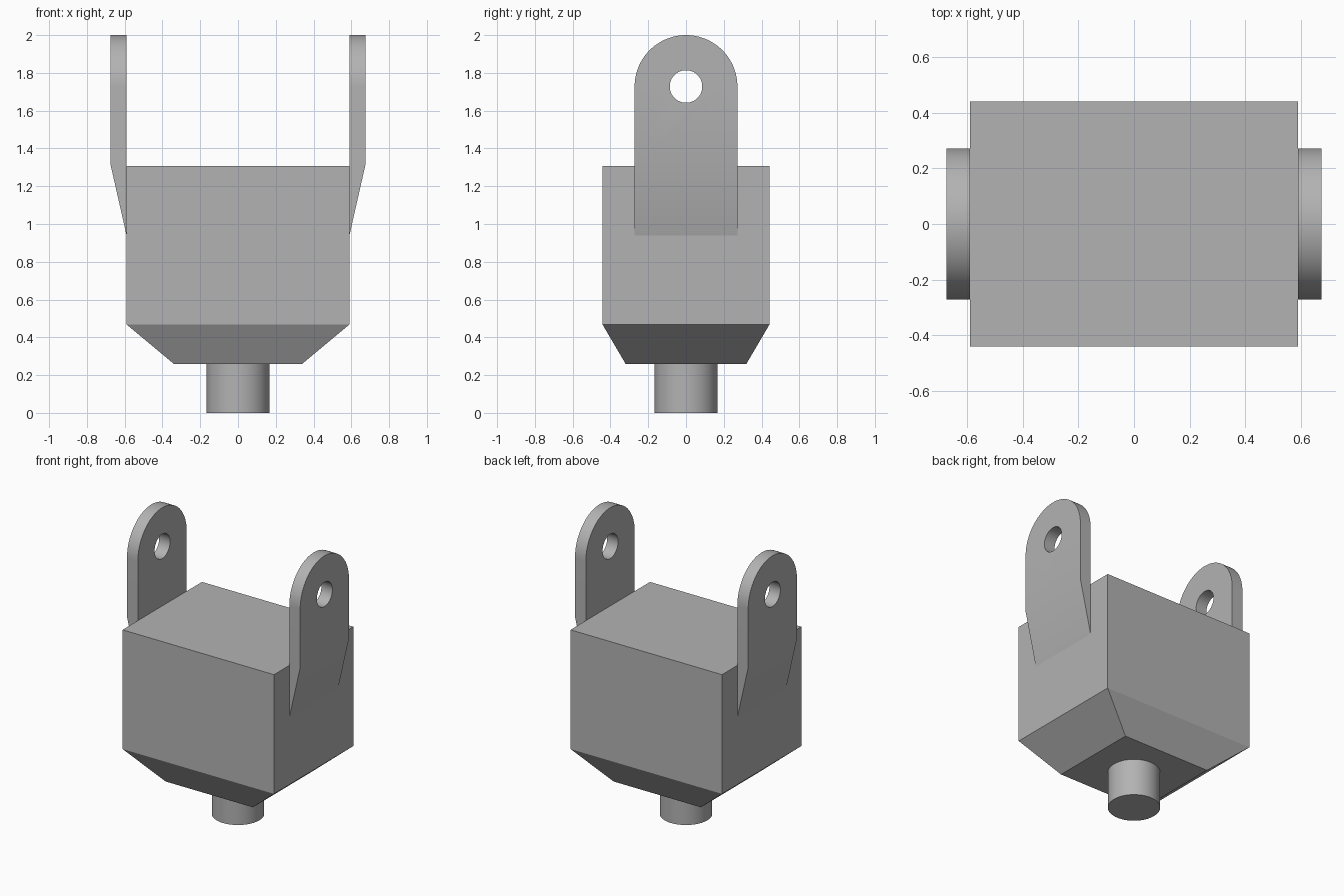
import bpy
import bmesh
import math

default = bpy.data.objects.get("Cube")
if default:
    bpy.data.objects.remove(default, do_unlink=True)

GREY = (0.45, 0.45, 0.45, 1.0)
metal = bpy.data.materials.new("plain_grey")
metal.use_nodes = True
metal.diffuse_color = GREY
metal.node_tree.nodes["Principled BSDF"].inputs["Base Color"].default_value = GREY


def make_object(name, bm):
    bmesh.ops.recalc_face_normals(bm, faces=bm.faces[:])
    mesh = bpy.data.meshes.new(name)
    bm.to_mesh(mesh)
    bm.free()
    obj = bpy.data.objects.new(name, mesh)
    bpy.context.collection.objects.link(obj)
    mesh.materials.append(metal)
    return obj


def select_only(obj):
    bpy.ops.object.select_all(action='DESELECT')
    obj.select_set(True)
    bpy.context.view_layer.objects.active = obj


def smooth(obj):
    select_only(obj)
    bpy.ops.object.shade_smooth_by_angle(angle=math.radians(30))


def cylinder(name, radius, depth, location, rotation=(0, 0, 0)):
    bpy.ops.mesh.primitive_cylinder_add(vertices=64, radius=radius, depth=depth,
                                        location=location, rotation=rotation)
    obj = bpy.context.object
    obj.name = name
    obj.data.materials.append(metal)
    return obj


# Block body: rectangular sections, tapering in at the bottom
bm = bmesh.new()
rings = []
for hx, hy, z in ((0.34, 0.32, 0.26), (0.59, 0.442, 0.468), (0.59, 0.442, 1.308)):
    rings.append([bm.verts.new((sx * hx, sy * hy, z))
                  for sx, sy in ((-1, -1), (1, -1), (1, 1), (-1, 1))])
for low, high in zip(rings, rings[1:]):
    for i in range(4):
        j = (i + 1) % 4
        bm.faces.new((low[i], low[j], high[j], high[i]))
bm.faces.new(rings[0])
bm.faces.new(rings[-1])
smooth(make_object("body", bm))

# Round stem under the body
smooth(cylinder("stem", 0.167, 0.28, (0, 0, 0.14)))

# Upright lugs: rounded plates with a wedge foot and a pin hole
INNER, OUTER = 0.59, 0.675
HALF, EYE_Z, BEND_Z, FOOT_Z = 0.272, 1.728, 1.315, 0.94
ARC = 48


def make_lug(name, side):
    bm = bmesh.new()
    outline = [(HALF * math.cos(math.pi * i / ARC),
                EYE_Z + HALF * math.sin(math.pi * i / ARC)) for i in range(ARC + 1)]
    outline += [(-HALF, BEND_Z), (HALF, BEND_Z)]
    inner = [bm.verts.new((side * INNER, y, z)) for y, z in outline]
    outer = [bm.verts.new((side * OUTER, y, z)) for y, z in outline]
    bm.faces.new(inner)
    bm.faces.new(outer)
    count = len(outline)
    for i in range(count):
        j = (i + 1) % count
        if i != count - 2:
            bm.faces.new((inner[i], inner[j], outer[j], outer[i]))
    # Wedge foot running down onto the body side
    back, front = [bm.verts.new((side * INNER, y, FOOT_Z)) for y in (-HALF, HALF)]
    bm.faces.new((outer[-2], outer[-1], front, back))
    bm.faces.new((inner[-2], inner[-1], front, back))
    bm.faces.new((inner[-2], outer[-2], back))
    bm.faces.new((inner[-1], outer[-1], front))
    lug = make_object(name, bm)

    cutter = cylinder("pin_hole_cutter", 0.086, 0.4, (side * 0.63, 0, EYE_Z),
                      (0, math.pi / 2, 0))
    cutter.hide_render = True
    cut = lug.modifiers.new("pin_hole", 'BOOLEAN')
    cut.operation = 'DIFFERENCE'
    cut.solver = 'EXACT'
    cut.object = cutter
    select_only(lug)
    bpy.ops.object.modifier_apply(modifier=cut.name)
    bpy.data.objects.remove(cutter, do_unlink=True)
    smooth(lug)


make_lug("left_lug", 1)
make_lug("right_lug", -1)
